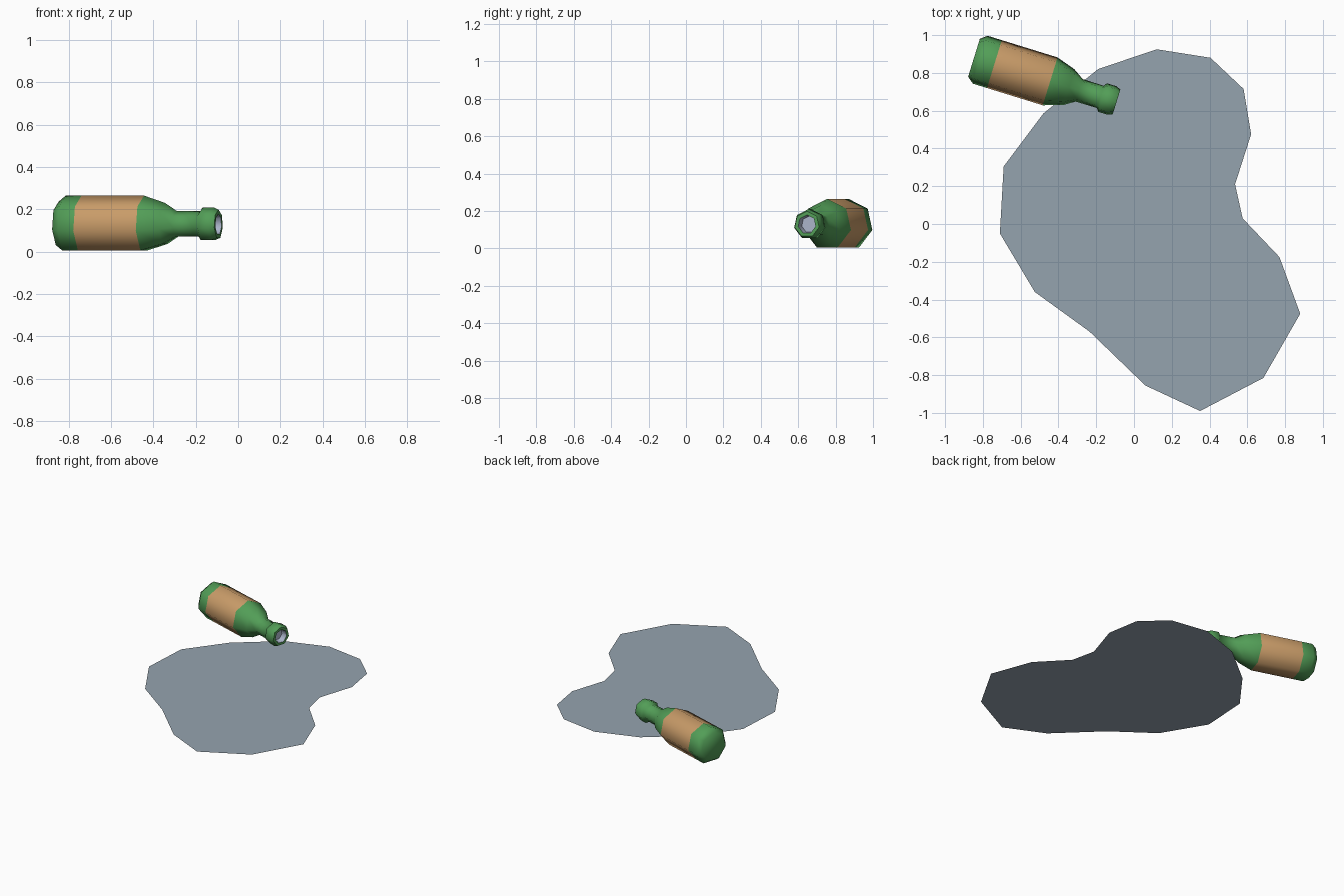
import bpy, bmesh, math
from mathutils import Matrix

if "Cube" in bpy.data.objects:
    bpy.data.objects.remove(bpy.data.objects["Cube"])


def material(name, rgb):
    m = bpy.data.materials.new(name)
    m.diffuse_color = (*rgb, 1)
    m.use_nodes = True
    m.node_tree.nodes["Principled BSDF"].inputs["Base Color"].default_value = m.diffuse_color
    return m


GREEN = material("green_glass", (0.085, 0.34, 0.095))
LABEL = material("tan_label", (0.58, 0.33, 0.14))
INNER = material("pale_mouth_interior", (0.40, 0.45, 0.58))
WATER = material("grey_blue_puddle", (0.30, 0.37, 0.43))


def make_object(name, bm, mats):
    me = bpy.data.meshes.new(name)
    bm.to_mesh(me)
    bm.free()
    ob = bpy.data.objects.new(name, me)
    for m in mats:
        me.materials.append(m)
    bpy.context.collection.objects.link(ob)
    return ob


# Puddle: a flat outline on the ground
outline = [(0.12, 0.925), (-0.19, 0.82), (-0.48, 0.585), (-0.69, 0.305), (-0.71, -0.05),
           (-0.525, -0.36), (-0.235, -0.57), (0.06, -0.855), (0.35, -0.99), (0.685, -0.815),
           (0.88, -0.475), (0.77, -0.175), (0.575, 0.03), (0.535, 0.21), (0.62, 0.475),
           (0.58, 0.715), (0.405, 0.88)]
bm = bmesh.new()
bm.faces.new([bm.verts.new((x, y, 0)) for x, y in outline])
bmesh.ops.triangulate(bm, faces=bm.faces[:])
make_object("puddle", bm, [WATER])

# Bottle: seven-sided profile (distance along axis, radius, material of next band)
SIDES = 7
profile = [(0, 0.108, 0), (0.035, 0.136, 0), (0.113, 0.136, 1), (0.422, 0.136, 0),
           (0.525, 0.102, 0), (0.583, 0.064, 0), (0.70, 0.063, 0), (0.712, 0.081, 0),
           (0.765, 0.081, 0), (0.79, 0.070, 0), (0.79, 0.050, 2), (0.745, 0.044, 2)]
bm = bmesh.new()
rings = []
for s, r, _ in profile:
    ring = []
    for i in range(SIDES):
        a = math.tau * i / SIDES  # first corner points up, so a flat side rests below
        ring.append(bm.verts.new((s, -r * math.sin(a), r * math.cos(a))))
    rings.append(ring)
for (lo, hi), (_, _, mat) in zip(zip(rings, rings[1:]), profile):
    for i in range(SIDES):
        j = (i + 1) % SIDES
        bm.faces.new((lo[i], lo[j], hi[j], hi[i])).material_index = mat
bm.faces.new(rings[0])
bm.faces.new(rings[-1]).material_index = 2
bmesh.ops.recalc_face_normals(bm, faces=bm.faces[:])

# Lay the bottle on its side with its mouth over the puddle
bm.transform(Matrix.Translation((-0.847, 0.88, 0.128)) @ Matrix.Rotation(math.radians(-17.2), 4, 'Z'))
bottle = make_object("bottle", bm, [GREEN, LABEL, INNER])
bpy.context.view_layer.objects.active = bottle
bottle.select_set(True)
bpy.ops.object.shade_smooth_by_angle(angle=math.radians(60))
